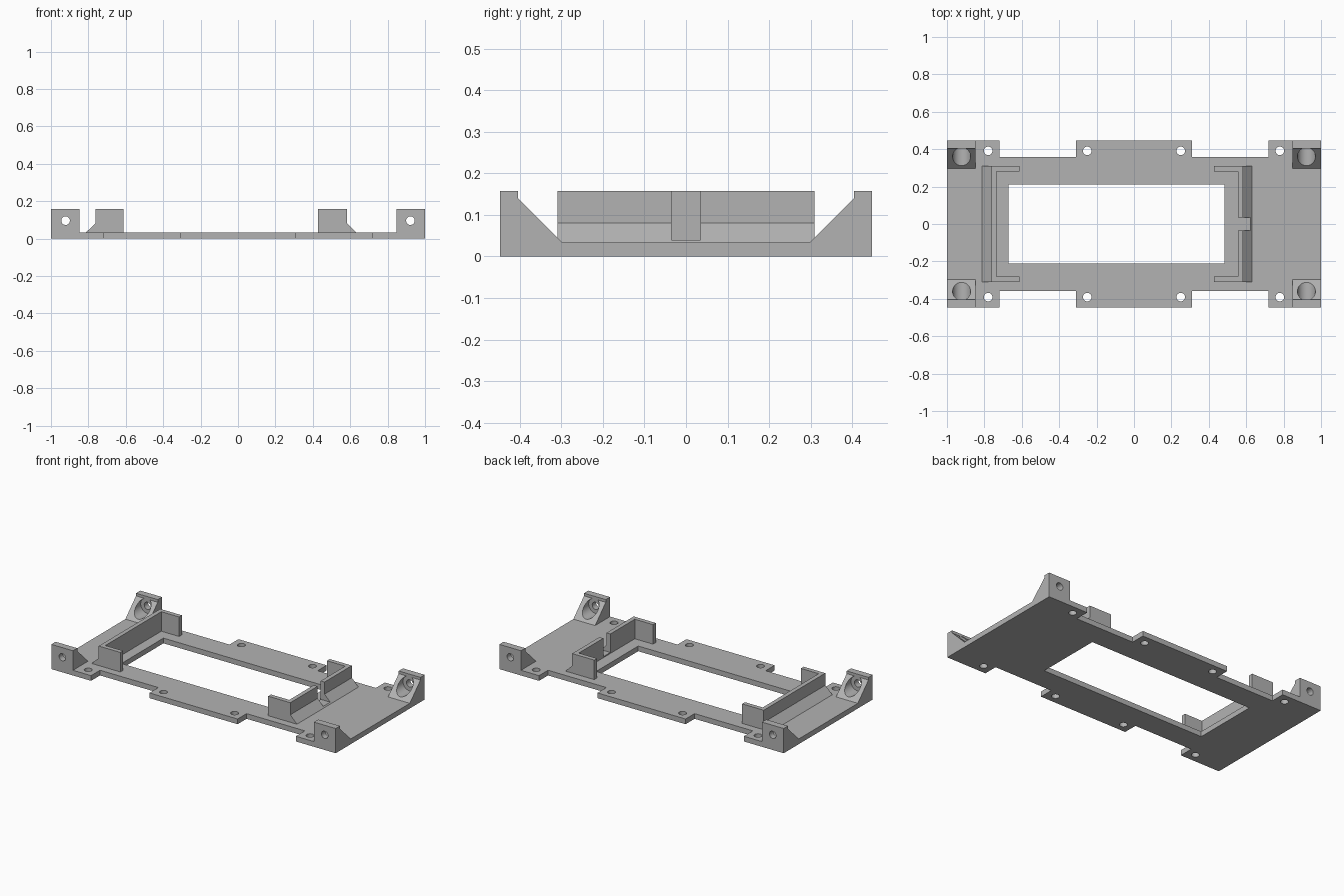
import bpy, bmesh, math
from mathutils import Matrix, Vector

if "Cube" in bpy.data.objects:
    bpy.data.objects.remove(bpy.data.objects["Cube"])

grey = bpy.data.materials.new("plain grey")
grey.use_nodes = True
GREY = (0.45, 0.45, 0.45, 1)
grey.diffuse_color = GREY
grey.node_tree.nodes["Principled BSDF"].inputs["Base Color"].default_value = GREY

FLOOR, TOP = 0.033, 0.157      # plate thickness, overall height
HALF_Y = 0.447


def add_prism(bm, points, axis, lo, hi):
    """Extrude a 2D profile: along z the points are (x, y), x -> (y, z), y -> (x, z)."""
    place = {"x": lambda a, b, t: (t, a, b),
             "y": lambda a, b, t: (a, t, b),
             "z": lambda a, b, t: (a, b, t)}[axis]
    face = bm.faces.new([bm.verts.new(place(a, b, lo)) for a, b in points])
    moved = bmesh.ops.extrude_face_region(bm, geom=[face])["geom"]
    verts = [g for g in moved if isinstance(g, bmesh.types.BMVert)]
    bmesh.ops.translate(bm, verts=verts, vec=Vector(place(0, 0, hi - lo)))
    bmesh.ops.recalc_face_normals(bm, faces=bm.faces[:])


def add_box(bm, x, y, z):
    corners = [(x[0], y[0]), (x[1], y[0]), (x[1], y[1]), (x[0], y[1])]
    add_prism(bm, corners, "z", *z)


def add_cylinder(bm, radius, axis, centre, lo, hi):
    ring = [(centre[0] + radius * math.cos(a), centre[1] + radius * math.sin(a))
            for a in (math.tau * i / 48 for i in range(48))]
    add_prism(bm, ring, axis, lo, hi)


def make_object(name, bm):
    mesh = bpy.data.meshes.new(name)
    bm.to_mesh(mesh)
    bm.free()
    mesh.materials.append(grey)
    obj = bpy.data.objects.new(name, mesh)
    bpy.context.collection.objects.link(obj)
    return obj


def cut(obj, bm):
    """Subtract the solid from the object and discard the cutter."""
    cutter = make_object("cutter", bm)
    cutter.hide_render = True
    mod = obj.modifiers.new("cut", "BOOLEAN")
    mod.operation, mod.solver, mod.object = "DIFFERENCE", "EXACT", cutter
    graph = bpy.context.evaluated_depsgraph_get()
    mesh = bpy.data.meshes.new_from_object(obj.evaluated_get(graph))
    obj.modifiers.clear()
    obj.data = mesh
    bpy.data.objects.remove(cutter)


def smooth(obj):
    bpy.ops.object.select_all(action="DESELECT")
    obj.select_set(True)
    bpy.context.view_layer.objects.active = obj
    bpy.ops.object.shade_smooth_by_angle(angle=math.radians(30))


# Base plate: notched outline, window and screw holes
quarter = [(0.31, HALF_Y), (0.31, 0.357), (0.72, 0.357), (0.72, HALF_Y), (1, HALF_Y)]
half = quarter + [(x, -y) for x, y in reversed(quarter)]
outline = half + [(-x, y) for x, y in reversed(half)]
bm = bmesh.new()
add_prism(bm, outline, "z", 0, FLOOR)
plate = make_object("base_plate", bm)

bm = bmesh.new()
add_box(bm, (-0.672, 0.484), (-0.211, 0.211), (-0.1, 0.1))
for x in (-0.78, -0.25, 0.25, 0.78):
    for y in (-0.391, 0.391):
        add_cylinder(bm, 0.023, "z", (x, y), -0.1, 0.1)
cut(plate, bm)
smooth(plate)

# Corner lugs: sloped gusset with a counterbored bolt hole
lug_profile = [(HALF_Y, FLOOR), (HALF_Y, TOP), (0.404, TOP), (0.404, 0.14), (0.297, FLOOR)]
for side_x, x_name in ((1, "left"), (-1, "right")):
    for side_y, y_name in ((-1, "front"), (1, "back")):
        profile = [(side_y * y, z) for y, z in lug_profile]
        bm = bmesh.new()
        add_prism(bm, profile, "x", *sorted((side_x * 0.847, side_x)))
        lug = make_object(f"{y_name}_{x_name}_lug", bm)
        centre = (side_x * 0.922, 0.096)
        for radius, lo, hi in ((0.048, 0.2, 0.408), (0.023, 0.3, 0.6)):
            bm = bmesh.new()
            add_cylinder(bm, radius, "y", centre, *sorted((side_y * lo, side_y * hi)))
            cut(lug, bm)
        smooth(lug)


# Cradle brackets: U-shaped walls with a ramp behind
def make_bracket(name, side, foot, outer, inner, tip):
    profile = [(foot, FLOOR), (outer, 0.08), (outer, TOP), (tip, TOP), (tip, FLOOR)]
    bm = bmesh.new()
    add_prism(bm, [(side * x, z) for x, z in profile], "y", -0.309, 0.309)
    bracket = make_object(name, bm)
    bm = bmesh.new()
    add_box(bm, sorted((side * inner, side * (tip - 0.1))), (-0.281, 0.281), (-0.1, 0.3))
    cut(bracket, bm)
    return bracket


make_bracket("right_bracket", -1, 0.813, 0.763, 0.736, 0.611)
notched = make_bracket("left_bracket", 1, 0.631, 0.584, 0.557, 0.429)

# Cable notch through the left bracket
bm = bmesh.new()
add_box(bm, (0.5, 0.7), (-0.035, 0.035), (0.04, 0.3))
cut(notched, bm)
